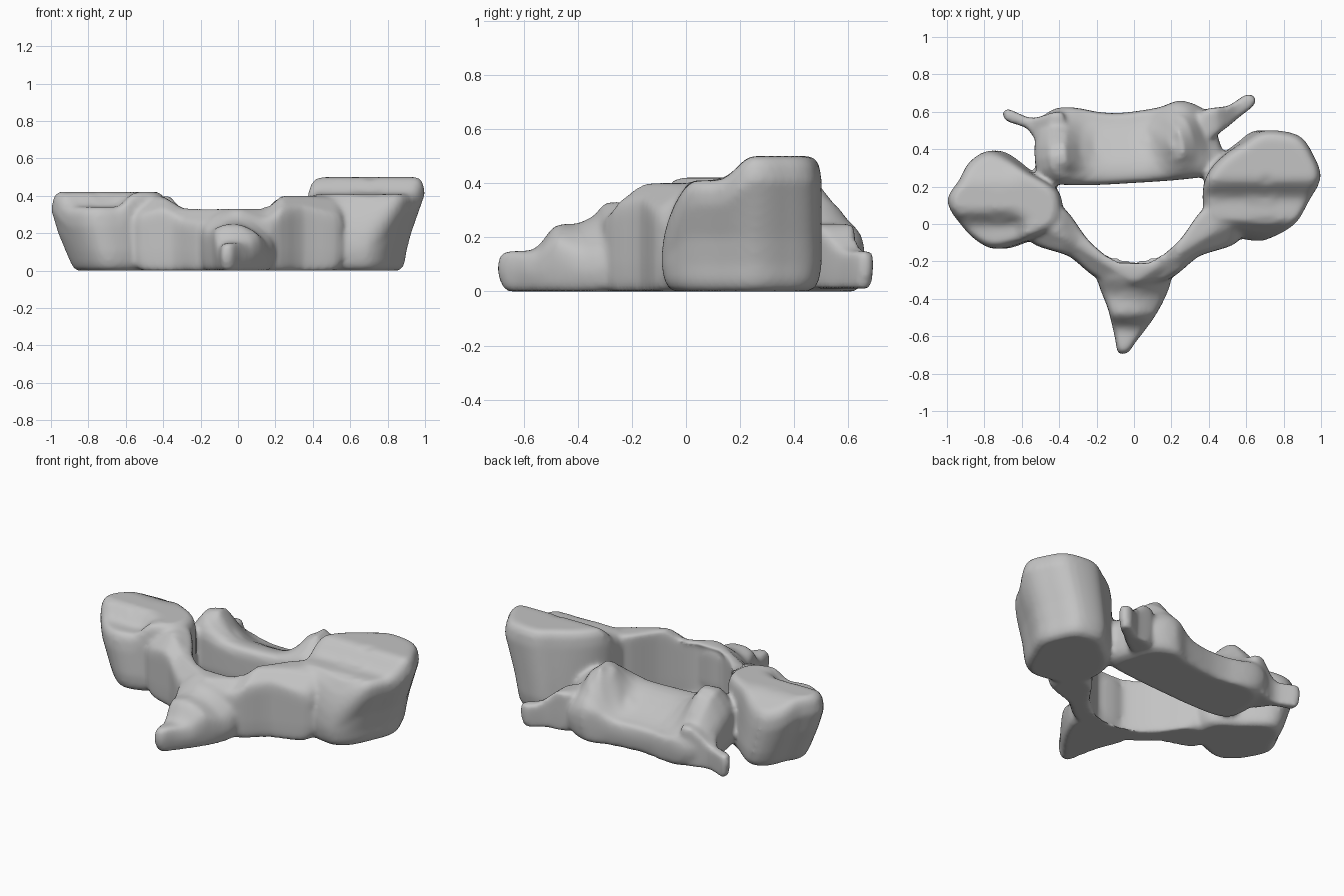
import bpy, bmesh, math
from mathutils import Vector

cube = bpy.data.objects.get("Cube")
if cube:
    bpy.data.objects.remove(cube, do_unlink=True)

bone = bpy.data.materials.new("bone_grey")
bone.use_nodes = True
GREY = (0.55, 0.55, 0.55, 1)
bone.diffuse_color = GREY
bone.node_tree.nodes["Principled BSDF"].inputs["Base Color"].default_value = GREY


def ramp(t, a, b):
    """Smooth step from 0 at a to 1 at b."""
    t = min(1, max(0, (t - a) / (b - a)))
    return t * t * (3 - 2 * t)


def bump(x, y, cx, cy, rx, ry):
    return math.exp(-((x - cx) / rx) ** 2 - ((y - cy) / ry) ** 2)


def rounded(pts):
    """Closed outline with a curved midpoint added on every edge."""
    out = []
    n = len(pts)
    for i in range(n):
        a, b, c, d = (pts[(i + k) % n] for k in (-1, 0, 1, 2))
        out += [b, (9 * (b + c) - a - d) / 16]
    return out


def mound(bm, outline, height, soft=0.05, base=0, flare=None):
    """Rounded solid over an outline; its top follows height(x, y).
    flare gives the heights between which the outer wall swells outward."""
    pts = rounded(rounded([Vector(p) for p in outline]))
    mid = sum(pts, Vector((0, 0))) / len(pts)

    def vert(scale, p, level, drop):
        q = mid + (p - mid) * scale
        top = height(q.x, q.y)
        z = top - drop * soft if level is None else base + min(level, (top - base) / 2)
        x = q.x
        if flare:
            tuck = 0.1 * (1 - ramp(z, *flare)) * max(0, abs(x) - 0.4) / 0.6
            x -= math.copysign(tuck, x)
        return bm.verts.new((x, q.y, z))

    levels = [(0.84, 0, 0), (0.92, 0.015, 0), (0.97, 0.045, 0), (1, 0.1, 0),
              (1, 0.2, 0), (1, None, 1), (0.97, None, 0.4), (0.92, None, 0.12),
              (0.85, None, 0), (0.7, None, 0), (0.55, None, 0), (0.4, None, 0),
              (0.2, None, 0)]
    rings = [[vert(s, p, lv, drop) for p in pts] for s, lv, drop in levels]
    n = len(pts)
    for low, high in zip(rings, rings[1:]):
        for i in range(n):
            j = (i + 1) % n
            bm.faces.new((low[i], low[j], high[j], high[i]))
    for ring, level in ((rings[0], 0), (rings[-1], None)):
        tip = vert(0, mid, level, 0)
        for i in range(n):
            bm.faces.new((ring[i], ring[(i + 1) % n], tip))


# Height rules for the parts
def left_height(x, y):
    return 0.41 + 0.09 * ramp(y, 0.12, 0.25) - 0.25 * (1 - ramp(y, -0.15, 0.03))


def right_height(x, y):
    front = 0.08 * (1 - ramp(y, -0.02, 0.08)) * ramp(-x, 0.55, 0.65)
    back = 0.07 * ramp(y, 0.2, 0.4) * ramp(-x, 0.5, 0.7)
    return 0.42 - front - back


def body_height(x, y):
    slope = 0.275 - 0.12 * ramp(y, 0.27, 0.6)
    peak = 0.22 * bump(x, y, 0.25, 0.47, 0.11, 0.16)
    ridge = 0.18 * bump(x, y, -0.4, 0.39, 0.1, 0.16)
    return min(0.4, slope + peak + ridge)


def lamina_height(x, y):
    rise = ramp(x, 0.15, 0.24) if x > 0 else ramp(-x, 0.28, 0.42)
    outward = 0.53 * abs(x) - 0.85 * y
    return 0.33 + 0.07 * rise - 0.9 * max(0, outward - 0.26)


def spine_height(x, y):
    steps = 0.15 + 0.1 * ramp(y, -0.57, -0.47) + 0.08 * ramp(y, -0.4, -0.26)
    return steps - 3 * (x + 0.03) ** 2


def process_height(x, y):
    return 0.15 + 0.1 * ramp(-abs(x), -0.58, -0.42)


bm = bmesh.new()
# Large side masses with the joint facets on top
mound(bm, [(.37, .2), (.4, -.02), (.55, -.065), (.74, -.09), (.86, -.02), (.94, .11),
           (1, .25), (.96, .37), (.88, .475), (.7, .5), (.59, .44), (.45, .34)],
      left_height, soft=0.09, flare=(.1, .4))
mound(bm, [(-.4, .17), (-.4, 0), (-.55, -.075), (-.65, -.115), (-.78, -.13),
           (-.91, -.04), (-1, .12), (-.94, .23), (-.89, .33), (-.8, .39), (-.7, .37),
           (-.55, .27)], right_height, soft=0.1, flare=(0, .34))
# Dished body at the back
mound(bm, [(-.52, .28), (-.38, .21), (0, .22), (.36, .25), (.48, .3), (.45, .46),
           (.39, .6), (.25, .66), (.14, .625), (-.06, .595), (-.2, .6), (-.38, .625),
           (-.51, .54)], body_height)
# Mirrored arms of the arch
for side in (-1, 1):
    arm = [(.52, .1), (.37, .08), (.25, -.08), (.08, -.215), (-.06, -.22), (-.06, -.33),
           (.18, -.3), (.35, -.17), (.56, -.09)]
    mound(bm, [(side * x, y) for x, y in arm], lamina_height)
# Pointed front process
mound(bm, [(-.2, -.27), (-.14, -.45), (-.1, -.62), (-.085, -.69), (-.035, -.69),
           (.01, -.63), (.12, -.48), (.2, -.28), (.06, -.215), (-.1, -.21)], spine_height)
# Thin rear side processes
mound(bm, [(.34, .44), (.46, .49), (.56, .57), (.64, .635), (.645, .68), (.595, .69),
           (.5, .63), (.36, .6)], process_height, soft=0.03, base=0.01)
mound(bm, [(-.38, .6), (-.54, .565), (-.67, .615), (-.7, .595), (-.68, .55),
           (-.57, .51), (-.5, .42), (-.38, .42)], process_height, soft=0.03, base=0.01)
bmesh.ops.recalc_face_normals(bm, faces=bm.faces)
mesh = bpy.data.meshes.new("vertebra")
bm.to_mesh(mesh)
bm.free()
obj = bpy.data.objects.new("vertebra", mesh)
bpy.context.collection.objects.link(obj)

# Fuse the parts into one soft surface
fuse = obj.modifiers.new("fuse", "REMESH")
fuse.mode = "VOXEL"
fuse.voxel_size = 0.014
soften = obj.modifiers.new("soften", "SMOOTH")
soften.factor = 0.5
soften.iterations = 7
graph = bpy.context.evaluated_depsgraph_get()
fused = bpy.data.meshes.new_from_object(obj.evaluated_get(graph))
obj.modifiers.clear()
obj.data = fused

fused.materials.clear()
fused.materials.append(bone)
for face in fused.polygons:
    face.use_smooth = True
    face.material_index = 0
